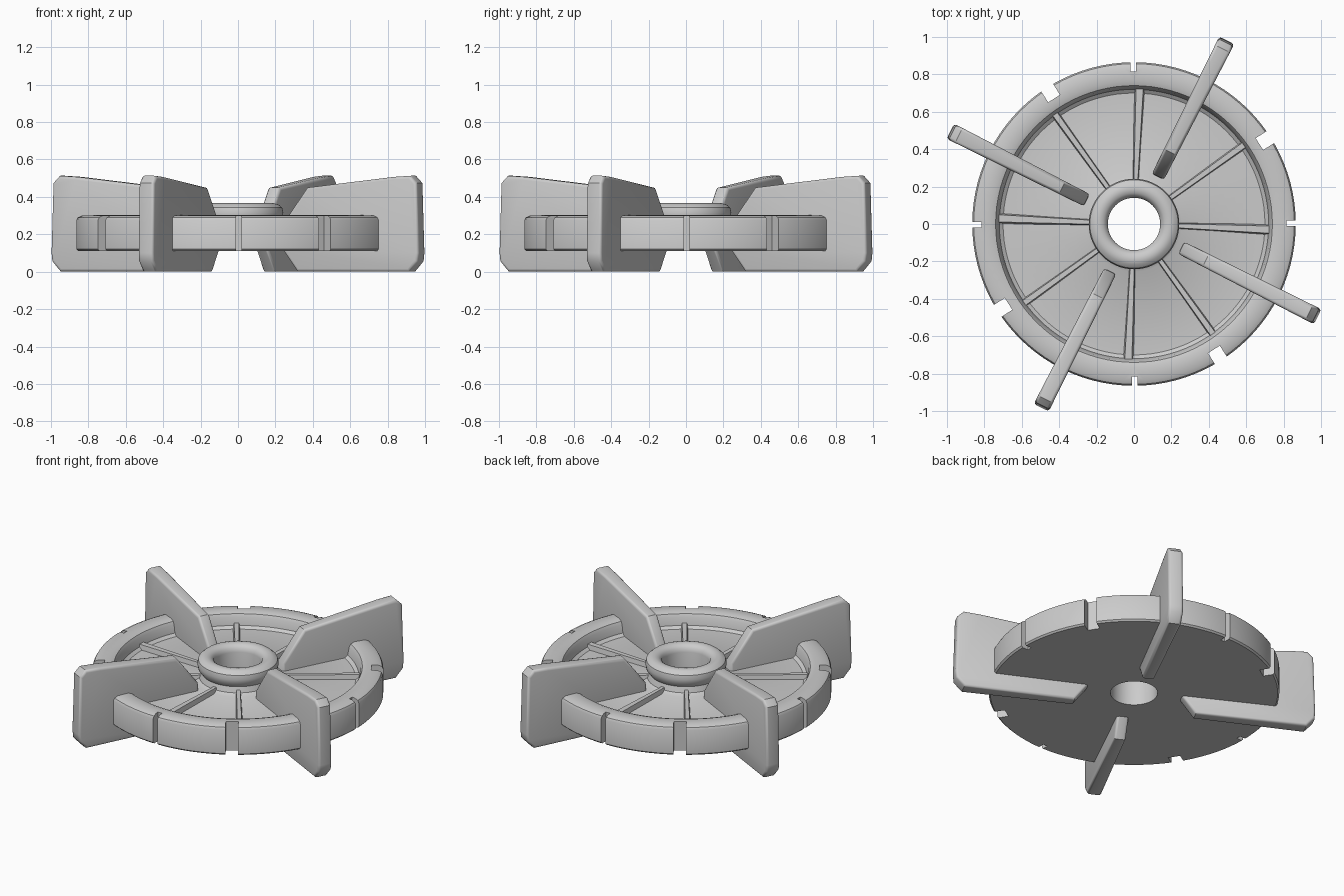
import bpy, bmesh, math
from mathutils import Matrix, Vector

if "Cube" in bpy.data.objects:
    bpy.data.objects.remove(bpy.data.objects["Cube"])

grey = bpy.data.materials.new("light grey")
grey.diffuse_color = (0.6, 0.6, 0.6, 1)
grey.use_nodes = True
grey.node_tree.nodes["Principled BSDF"].inputs["Base Color"].default_value = grey.diffuse_color


def finish(bm, name):
    bmesh.ops.recalc_face_normals(bm, faces=bm.faces)
    me = bpy.data.meshes.new(name)
    bm.to_mesh(me)
    bm.free()
    me.materials.append(grey)
    ob = bpy.data.objects.new(name, me)
    bpy.context.collection.objects.link(ob)
    return ob


def activate(ob):
    bpy.ops.object.select_all(action='DESELECT')
    ob.select_set(True)
    bpy.context.view_layer.objects.active = ob


def smooth(ob):
    activate(ob)
    bpy.ops.object.shade_smooth_by_angle(angle=math.radians(35))


def lathe(profile, n, name):
    bm = bmesh.new()
    rings = [[bm.verts.new((r * math.cos(2 * math.pi * i / n),
                            r * math.sin(2 * math.pi * i / n), z))
              for i in range(n)] for r, z in profile]
    for a, b in zip(rings, rings[1:] + rings[:1]):
        for i in range(n):
            j = (i + 1) % n
            bm.faces.new((a[i], a[j], b[j], b[i]))
    return finish(bm, name)


def radial_box(bm, angle, r0, r1, w0, w1, z0, z1, top=1.0):
    # tapered bar pointing outwards; w0 inner width, w1 outer width
    rot = Matrix.Rotation(math.radians(angle), 4, 'Z')
    v = []
    for z, k in ((z0, 1.0), (z1, top)):
        for r, y in ((r0, -w0 / 2), (r1, -w1 / 2), (r1, w1 / 2), (r0, w0 / 2)):
            v.append(bm.verts.new(rot @ Vector((r, y * k, z))))
    for f in ((0, 3, 2, 1), (4, 5, 6, 7), (0, 1, 5, 4),
              (1, 2, 6, 5), (2, 3, 7, 6), (3, 0, 4, 7)):
        bm.faces.new([v[i] for i in f])


# Disc with raised rim, recessed floor and central hub
disc = lathe([(0.14, 0.11), (0.855, 0.11), (0.865, 0.12), (0.865, 0.275),
              (0.857, 0.29), (0.835, 0.30), (0.765, 0.302), (0.74, 0.293),
              (0.73, 0.275), (0.72, 0.225), (0.70, 0.21), (0.255, 0.21),
              (0.23, 0.225), (0.218, 0.26), (0.236, 0.285), (0.242, 0.315),
              (0.236, 0.342), (0.215, 0.36), (0.19, 0.366), (0.165, 0.36),
              (0.147, 0.345), (0.14, 0.32)], 96, "disc_with_hub")

# Notches around the rim
bm = bmesh.new()
for k in range(4):
    radial_box(bm, 90.3 + 90 * k, 0.815, 1.0, 0.03, 0.03, 0, 0.5)
    radial_box(bm, 32.5 + 90 * k, 0.795, 1.0, 0.075, 0.075, 0, 0.5)
cutter = finish(bm, "notch_cutter")
mod = disc.modifiers.new("notches", 'BOOLEAN')
mod.operation = 'DIFFERENCE'
mod.solver = 'EXACT'
mod.object = cutter
activate(disc)
bpy.ops.object.modifier_apply(modifier="notches")
bpy.data.objects.remove(cutter)
smooth(disc)

# Low ribs across the floor
bm = bmesh.new()
for k in range(4):
    radial_box(bm, 87.6 + 90 * k, 0.215, 0.74, 0.035, 0.065, 0.19, 0.24, 0.6)
    radial_box(bm, 35.7 + 90 * k, 0.215, 0.74, 0.035, 0.05, 0.19, 0.24, 0.6)
smooth(finish(bm, "floor_ribs"))

# Four upright radial blades
outline = [(0.37, 0.0), (1.045, 0.0), (1.095, 0.055), (1.10, 0.10),
           (1.088, 0.475), (1.05, 0.513), (0.95, 0.507), (0.43, 0.45),
           (0.285, 0.26), (0.28, 0.12)]
for k in range(4):
    rot = Matrix.Rotation(math.radians(63.2 + 90 * k), 4, 'Z')
    bm = bmesh.new()
    sides = [[bm.verts.new(rot @ Vector((r, s * (0.036 + 0.009 * (r - 0.28) / 0.82), z)))
              for r, z in outline] for s in (-1, 1)]
    bm.faces.new(sides[0])
    bm.faces.new(sides[1][::-1])
    n = len(outline)
    for i in range(n):
        j = (i + 1) % n
        bm.faces.new((sides[0][i], sides[1][i], sides[1][j], sides[0][j]))
    blade = finish(bm, f"blade_{k + 1}")
    bev = blade.modifiers.new("soft_edges", 'BEVEL')
    bev.width = 0.016
    bev.segments = 3
    bev.limit_method = 'ANGLE'
    bev.angle_limit = math.radians(60)
    activate(blade)
    bpy.ops.object.modifier_apply(modifier="soft_edges")
    smooth(blade)
